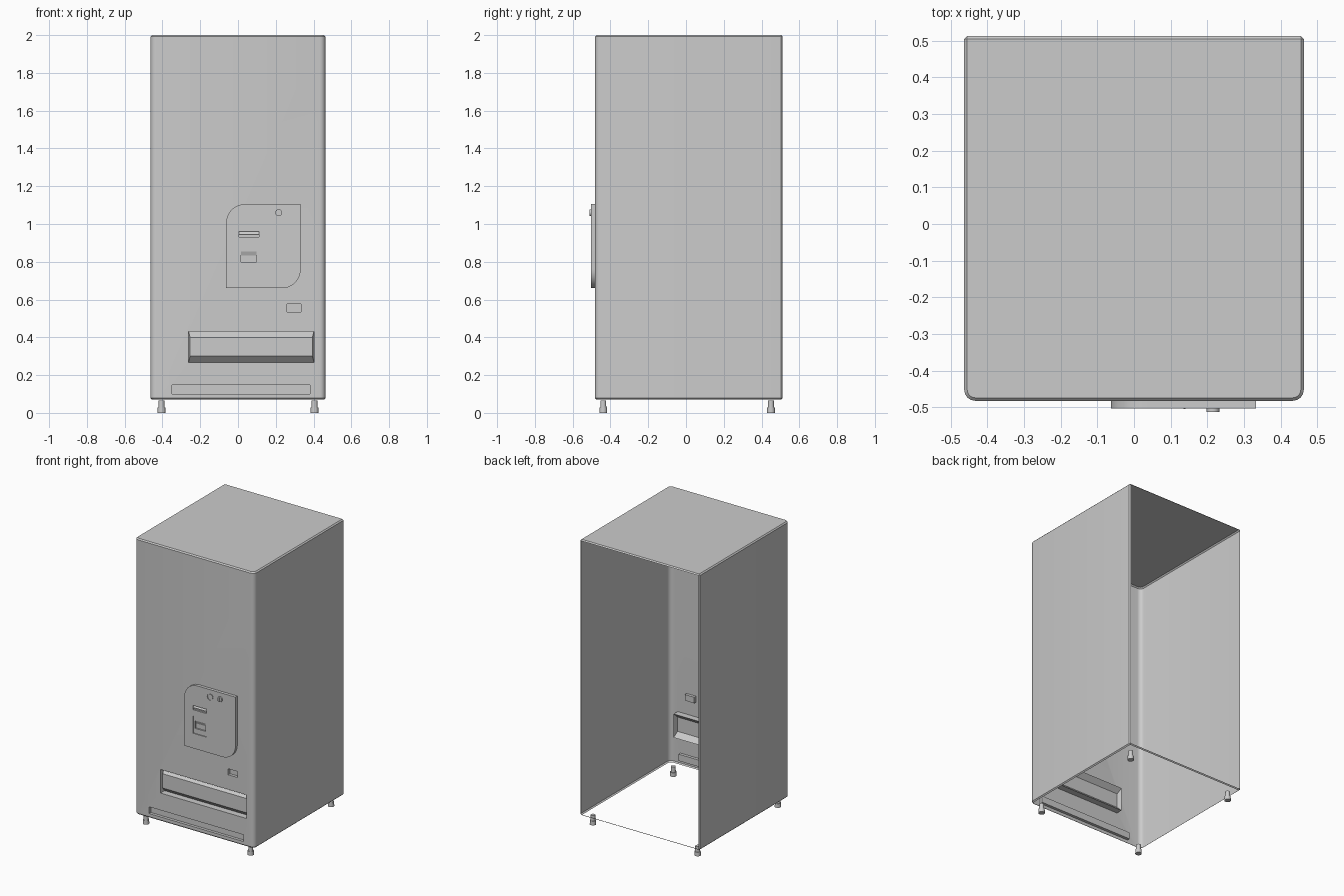
import bpy, bmesh
from math import sin, cos, pi, radians
from mathutils import Vector

default = bpy.data.objects.get("Cube")
if default:
    bpy.data.objects.remove(default, do_unlink=True)

GREY = (0.6, 0.6, 0.6, 1)
grey = bpy.data.materials.new("plain grey")
grey.use_nodes = True
grey.diffuse_color = GREY
grey.node_tree.nodes["Principled BSDF"].inputs["Base Color"].default_value = GREY

FRONT, BACK, FACE = -0.482, 0.512, -0.503
HALF, BASE, TOP = 0.463, 0.07, 2.0


def finish(name, bm):
    bmesh.ops.recalc_face_normals(bm, faces=bm.faces)
    mesh = bpy.data.meshes.new(name)
    bm.to_mesh(mesh)
    bm.free()
    obj = bpy.data.objects.new(name, mesh)
    bpy.context.collection.objects.link(obj)
    mesh.materials.append(grey)
    return obj


def prism(name, outline, y0, y1):
    """Extrude an x-z outline along y."""
    bm = bmesh.new()
    face = bm.faces.new([bm.verts.new((x, y0, z)) for x, z in outline])
    out = bmesh.ops.extrude_face_region(bm, geom=[face])["geom"]
    bmesh.ops.translate(bm, vec=(0, y1 - y0, 0),
                        verts=[g for g in out if isinstance(g, bmesh.types.BMVert)])
    return finish(name, bm)


def rect(x0, x1, z0, z1):
    return [(x0, z0), (x1, z0), (x1, z1), (x0, z1)]


def arc(cx, cz, r, a0, a1, n):
    return [(cx + r * cos(radians(a0 + (a1 - a0) * i / n)),
             cz + r * sin(radians(a0 + (a1 - a0) * i / n))) for i in range(n + 1)]


def disc(cx, cz, r):
    return arc(cx, cz, r, 0, 345, 23)


def cut(obj, outline, y0, y1):
    """Sink a recess into obj, then drop the cutter."""
    cutter = prism("cutter", outline, y0, y1)
    cutter.hide_render = True
    mod = obj.modifiers.new("recess", "BOOLEAN")
    mod.operation, mod.solver, mod.object = "DIFFERENCE", "EXACT", cutter
    bpy.context.view_layer.objects.active = obj
    bpy.ops.object.modifier_apply(modifier=mod.name)
    bpy.data.objects.remove(cutter, do_unlink=True)


def drop_faces(obj, test):
    bm = bmesh.new()
    bm.from_mesh(obj.data)
    bm.normal_update()
    doomed = [f for f in bm.faces if test(f.normal, f.calc_center_median())]
    bmesh.ops.delete(bm, geom=doomed, context="FACES")
    bm.to_mesh(obj.data)
    bm.free()


def smooth(obj, angle=35):
    bpy.ops.object.select_all(action="DESELECT")
    obj.select_set(True)
    bpy.context.view_layer.objects.active = obj
    bpy.ops.object.shade_smooth_by_angle(angle=radians(angle))


# Cabinet: rounded front corners, narrow chamfer on every other edge
cabinet = prism("cabinet", rect(-HALF, HALF, BASE, TOP), FRONT, BACK)
bm = bmesh.new()
bm.from_mesh(cabinet.data)
uprights = [e for e in bm.edges if all(v.co.y < 0 for v in e.verts)
            and abs(e.verts[0].co.z - e.verts[1].co.z) > 1]
bmesh.ops.bevel(bm, geom=uprights, offset=0.03, segments=4, profile=0.5, affect="EDGES")
rims = [e for e in bm.edges if e.calc_face_angle(0) > 1]
bmesh.ops.bevel(bm, geom=rims, offset=0.008, segments=1, affect="EDGES")
bm.to_mesh(cabinet.data)
bm.free()

# Recesses in the cabinet front: delivery bay, kick vent, coin return
BAY = (-0.262, 0.402, 0.267, 0.432)
BAY_BACK = FRONT + 0.045
cut(cabinet, rect(*BAY), FRONT - 0.05, BAY_BACK)
cut(cabinet, rect(-0.35, 0.38, 0.10, 0.147), FRONT - 0.05, FRONT + 0.02)
cut(cabinet, rect(0.26, 0.333, 0.535, 0.577), FRONT - 0.05, FRONT + 0.02)

# Open back and underside, and open bay for its door
drop_faces(cabinet, lambda n, c: (n.y > 0.99 and c.y > 0.5)
           or (n.z < -0.99 and c.z < BASE + 0.01)
           or (abs(n.y) > 0.99 and abs(c.y - BAY_BACK) < 0.002))
smooth(cabinet)

# Delivery door: shell bulging forward inside the bay
x0, x1, z0, z1 = BAY
bm = bmesh.new()
rear = [bm.verts.new((x, BAY_BACK, z)) for x, z in rect(*BAY)]
fore = [bm.verts.new((x, FRONT + 0.012, z))
        for x, z in rect(x0 + 0.008, x1 - 0.008, z0 + 0.033, z1 - 0.032)]
bm.faces.new(fore)
for i in range(4):
    j = (i + 1) % 4
    bm.faces.new((rear[i], rear[j], fore[j], fore[i]))
finish("delivery_door", bm)

# Payment panel with two opposite rounded corners
px0, px1, pz0, pz1, r = -0.063, 0.332, 0.66, 1.105, 0.1
outline = ([(px0, pz0)] + arc(px1 - r, pz0 + r, r, -90, 0, 10)
           + [(px1, pz1)] + arc(px0 + r, pz1 - r, r, 90, 180, 10))
panel = prism("payment_panel", outline, FRONT, FACE)
cut(panel, rect(0.005, 0.11, 0.93, 0.96), FACE - 0.02, FACE + 0.012)
cut(panel, rect(0.005, 0.108, 0.765, 0.887), FACE - 0.02, FACE + 0.006)
cut(panel, rect(0.016, 0.098, 0.80, 0.855), FACE - 0.02, FACE + 0.016)
cut(panel, disc(0.138, 1.053, 0.024), FACE - 0.02, FACE + 0.005)
drop_faces(panel, lambda n, c: n.y > 0.99 and abs(c.y - FRONT) < 0.002)
smooth(panel)


# Sloped lips in the note slot and the card slot
def lip(name, x0, x1, z0, z1, y0, y1):
    bm = bmesh.new()
    bm.faces.new([bm.verts.new(p) for p in
                  ((x0, y0, z0), (x1, y0, z0), (x1, y1, z1), (x0, y1, z1))])
    finish(name, bm)


lip("note_slot_lip", 0.005, 0.11, 0.945, 0.96, FACE, FACE + 0.011)
lip("card_slot_hood", 0.016, 0.098, 0.832, 0.855, FACE + 0.015, FACE + 0.006)

# Coin slot insert and lock
smooth(prism("coin_insert", disc(0.138, 1.053, 0.019), FACE + 0.005, FACE))
prism("coin_slot", rect(0.135, 0.141, 1.038, 1.068), FACE, FACE - 0.001)
lock = prism("lock", disc(0.215, 1.06, 0.018), FACE, FACE - 0.009)
cut(lock, rect(0.212, 0.218, 1.05, 1.07), FACE - 0.03, FACE - 0.004)
smooth(lock)

# Levelling feet: stem on a wider pad
for side, x in (("right", -0.405), ("left", 0.405)):
    for end, y in (("front", -0.438), ("back", 0.45)):
        bm = bmesh.new()
        for radius, low, high in ((0.021, 0, 0.028), (0.016, 0.028, BASE - 0.005)):
            made = bmesh.ops.create_cone(bm, cap_ends=True, segments=16, radius1=radius,
                                         radius2=radius * 0.95, depth=high - low)
            bmesh.ops.translate(bm, verts=made["verts"],
                                vec=Vector((x, y, (low + high) / 2)))
        smooth(finish(f"{end}_{side}_foot", bm))
